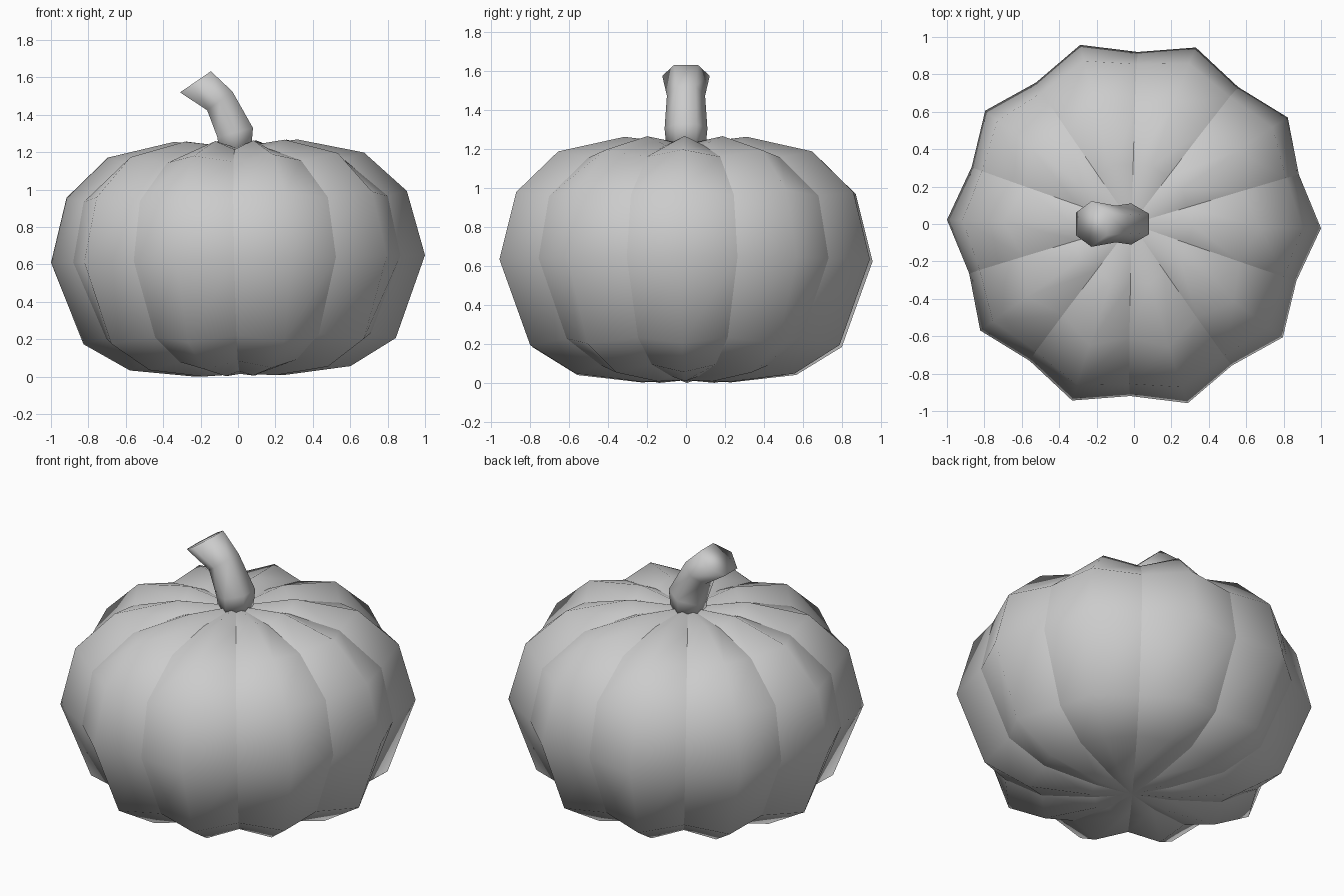
import bpy, bmesh
from math import sin, cos, radians, pi

cube = bpy.data.objects.get("Cube")
if cube:
    bpy.data.objects.remove(cube, do_unlink=True)

grey = bpy.data.materials.new("light_grey")
grey.use_nodes = True
COLOUR = (0.6, 0.6, 0.6, 1)
grey.diffuse_color = COLOUR
grey.node_tree.nodes["Principled BSDF"].inputs["Base Color"].default_value = COLOUR


def finish(bm, name):
    """Turn a bmesh into a smooth-shaded object."""
    bmesh.ops.recalc_face_normals(bm, faces=bm.faces)
    for f in bm.faces:
        f.smooth = True
    mesh = bpy.data.meshes.new(name)
    bm.to_mesh(mesh)
    bm.free()
    mesh.materials.append(grey)
    obj = bpy.data.objects.new(name, mesh)
    bpy.context.collection.objects.link(obj)
    return obj


# Ribbed body: alternate crest and groove profiles around the axis
RIBS = 10
crest = [(.24, .005), (.59, .045), (.835, .19), (1, .63), (.91, .975), (.685, 1.185), (.33, 1.262)]
groove = [(.22, .03), (.53, .085), (.745, .22), (.92, .63), (.855, .95), (.61, 1.15), (.31, 1.215)]
TURN, LEAN = radians(-1.3), 0.02

bm = bmesh.new()


def body_vert(r, a, z):
    x, y = r * cos(a), r * sin(a)
    return bm.verts.new((x - LEAN * (z - .63), y, z + LEAN * x))


bottom, top = body_vert(0, 0, .015), body_vert(0, 0, 1.225)
columns = []
for i in range(2 * RIBS):
    profile = groove if i % 2 else crest
    columns.append([body_vert(r, TURN + i * pi / RIBS, z) for r, z in profile])
for i, a in enumerate(columns):
    b = columns[(i + 1) % len(columns)]
    bm.faces.new((bottom, b[0], a[0]))
    bm.faces.new((top, a[-1], b[-1]))
    for j in range(len(a) - 1):
        bm.faces.new((a[j], b[j], b[j + 1], a[j + 1]))
# Crease the grooves between ribs
for col in columns[1::2]:
    line = [bottom] + col + [top]
    for p, q in zip(line, line[1:]):
        bm.edges.get((p, q)).smooth = False
finish(bm, "pumpkin_body")

# Bent six-sided stem: each ring is (left x, z), (right x, z), half depth
rings = [((-.10, 1.2), (.07, 1.21), .10), ((-.11, 1.28), (.08, 1.33), .11),
         ((-.165, 1.425), (-.03, 1.525), .098), ((-.31, 1.52), (-.145, 1.633), .122)]
bm = bmesh.new()
loops = []
for (x0, z0), (x1, z1), d in rings:
    loop = []
    for u, v in ((0, -.5), (.5, -1), (1, -.5), (1, .5), (.5, 1), (0, .5)):
        loop.append(bm.verts.new((x0 + u * (x1 - x0), v * d, z0 + u * (z1 - z0))))
    loops.append(loop)
for a, b in zip(loops, loops[1:]):
    for k in range(6):
        n = (k + 1) % 6
        bm.faces.new((a[k], a[n], b[n], b[k]))
bm.faces.new(loops[0])
bm.faces.new(loops[-1])
finish(bm, "stem")
